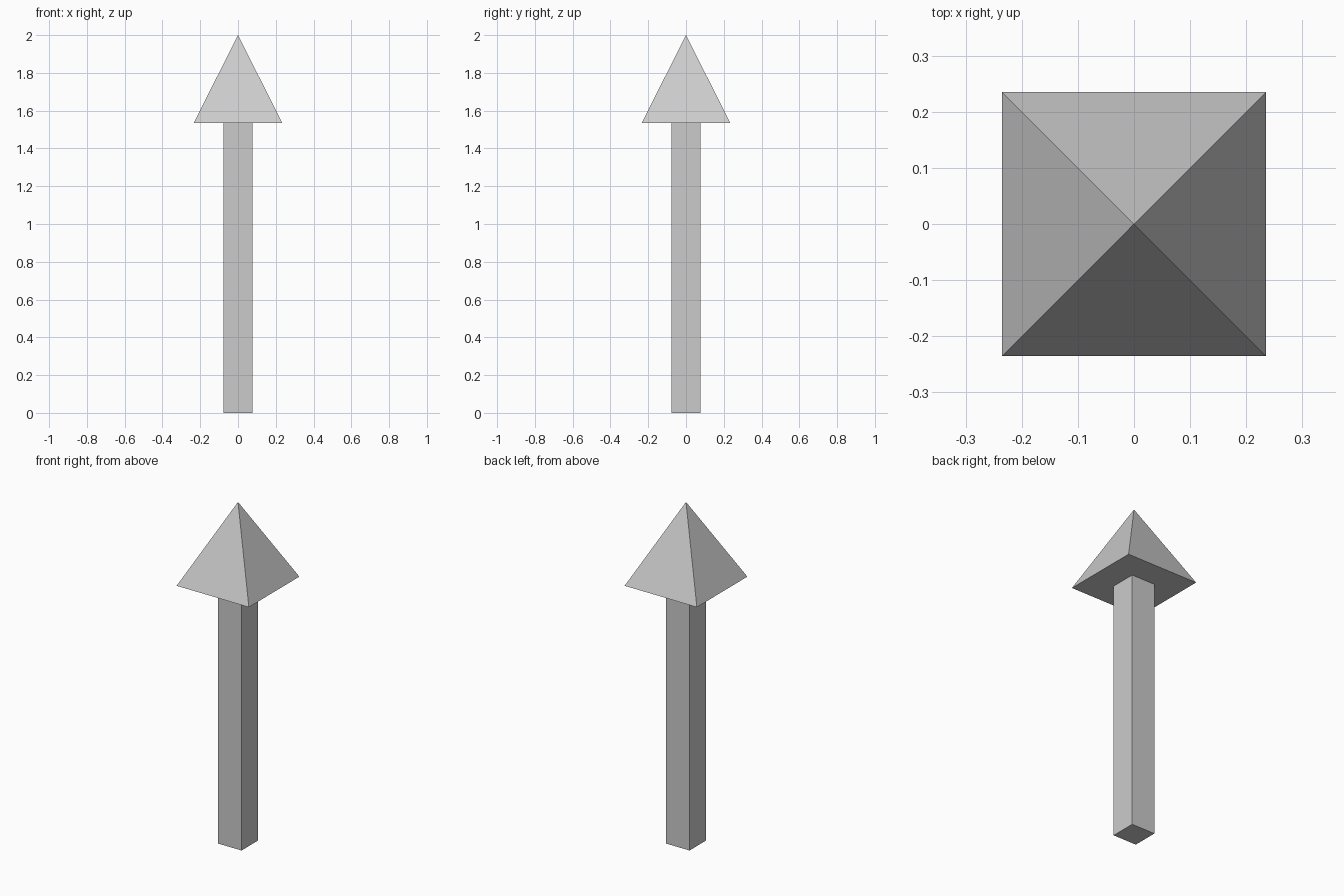
import bpy
import math

if "Cube" in bpy.data.objects:
    bpy.data.objects.remove(bpy.data.objects["Cube"])

SHAFT_HALF = 0.077
HEAD_HALF = 0.235
HEAD_BASE = 1.534
TOP = 2.0


def square_solid(name, half_bottom, half_top, z0, z1):
    """Four-sided prism or pyramid with sides facing the axes."""
    bpy.ops.mesh.primitive_cone_add(
        vertices=4,
        radius1=half_bottom * math.sqrt(2),
        radius2=half_top * math.sqrt(2),
        depth=z1 - z0,
        location=(0, 0, (z0 + z1) / 2),
        rotation=(0, 0, math.pi / 4),
    )
    obj = bpy.context.object
    obj.name = name
    bpy.ops.object.transform_apply(location=True, rotation=True, scale=True)
    return obj


# Square post
square_solid("shaft", SHAFT_HALF, SHAFT_HALF, 0.0, HEAD_BASE)

# Pyramid tip
square_solid("arrow_head", HEAD_HALF, 0.0, HEAD_BASE, TOP)
